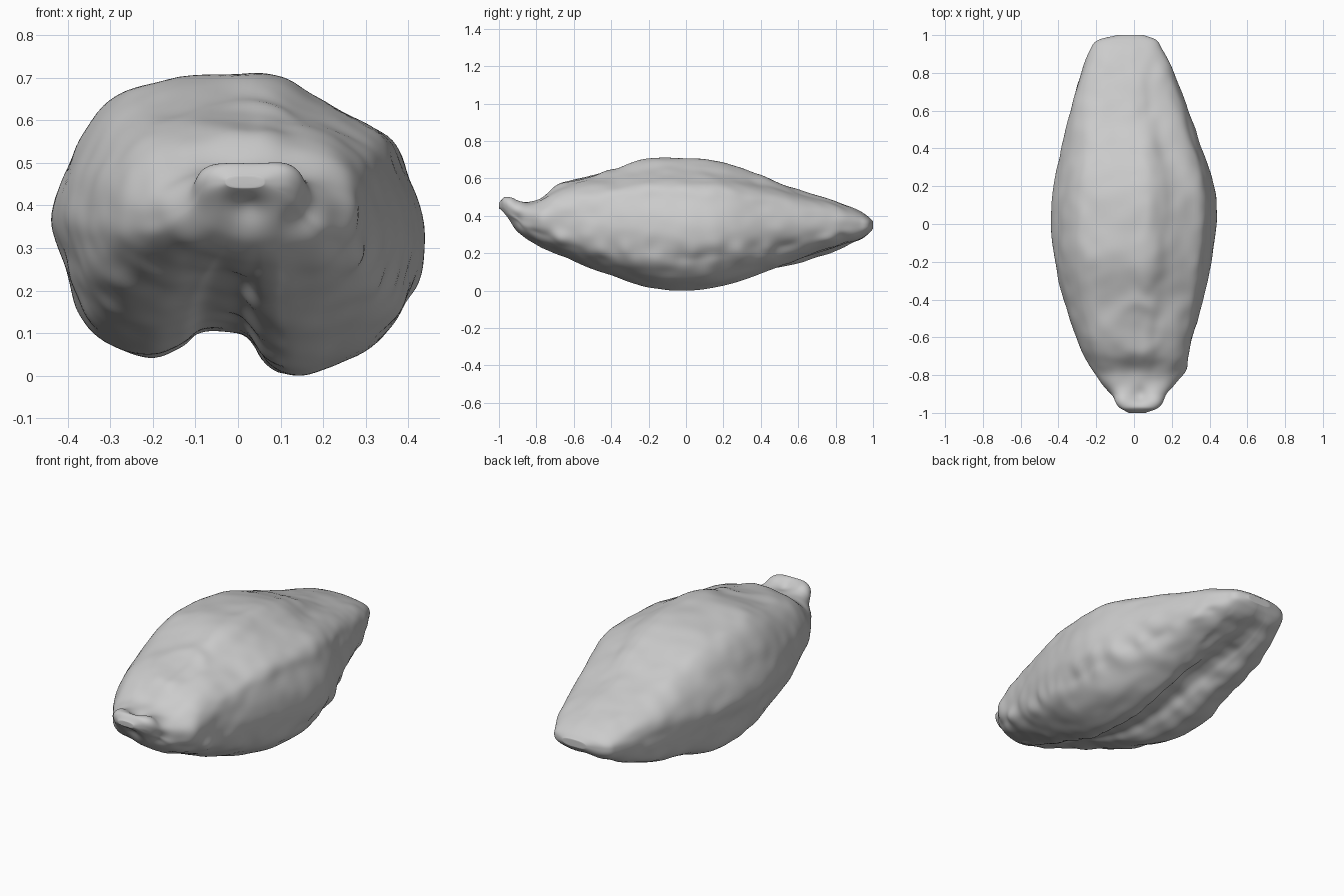
import bpy
import bmesh
from math import pi, cos, exp, hypot
from mathutils import Vector, noise

if "Cube" in bpy.data.objects:
    bpy.data.objects.remove(bpy.data.objects["Cube"], do_unlink=True)

RINGS, SIDES = 180, 160

# Length stations: y, right edge, left edge, underside, top
STATIONS = [
    (-1, -.03, .06, .445, .475), (-.97, -.07, .12, .41, .505),
    (-.9, -.12, .18, .32, .485), (-.8, -.2, .245, .255, .495),
    (-.7, -.26, .285, .205, .56), (-.6, -.305, .31, .165, .6),
    (-.4, -.375, .365, .085, .65), (-.2, -.42, .41, .02, .71),
    (0, -.44, .435, .005, .71), (.2, -.425, .425, .03, .69),
    (.4, -.385, .355, .1, .62), (.6, -.34, .283, .17, .545),
    (.8, -.285, .208, .235, .48), (.93, -.23, .145, .28, .43),
    (.975, -.19, .115, .31, .4), (1, -.09, .05, .335, .375),
]

# Cross-section at the middle of the seed, clockwise from the top
SECTION = [
    (0, .71), (.1, .702), (.2, .645), (.35, .57), (.4, .485), (.435, .33),
    (.412, .2), (.365, .12), (.26, .04), (.15, .005), (.07, .03),
    (.01, .1), (-.08, .11), (-.14, .075), (-.22, .058), (-.33, .1),
    (-.385, .19), (-.41, .28), (-.437, .37), (-.4, .5), (-.31, .64), (-.2, .69),
]

# Raised and sunken lumps on the knobbly tip: centre, radius, height
LUMPS = [
    ((-.07, -.93, .48), .045, .016), ((.12, -.93, .49), .05, .018),
    ((.03, -.9, .49), .04, -.018), ((.15, -.9, .38), .045, -.025),
    ((-.11, -.84, .36), .06, .015), ((.02, -.95, .4), .04, -.018),
    ((.25, -.76, .38), .05, .018), ((-.02, -.77, .5), .06, -.01),
]


def hermite(a, b, ta, tb, t):
    return (a * (2*t**3 - 3*t*t + 1) + b * (3*t*t - 2*t**3)
            + ta * (t**3 - 2*t*t + t) + tb * (t**3 - t*t))


def smoothstep(low, high, value):
    t = min(1, max(0, (value - low) / (high - low)))
    return t * t * (3 - 2 * t)


def station(y):
    """Smoothly interpolate the edges and heights along the length."""
    last = len(STATIONS) - 1
    i = max(k for k in range(last) if STATIONS[k][0] <= y or k == 0)
    a, b = STATIONS[i], STATIONS[i + 1]
    p, q = STATIONS[max(i - 1, 0)], STATIONS[min(i + 2, last)]
    span = b[0] - a[0]
    return [hermite(a[c], b[c], (b[c] - p[c]) / (b[0] - p[0]) * span,
                    (q[c] - a[c]) / (q[0] - a[0]) * span, (y - a[0]) / span)
            for c in range(1, 5)]


def section(u):
    """Point on the closed middle cross-section, scaled to -1..1."""
    n = len(SECTION)
    i = int(u * n)
    p, a, b, q = (SECTION[(i + k) % n] for k in (-1, 0, 1, 2))
    x, z = (hermite(a[c], b[c], (b[c] - p[c]) / 2, (q[c] - a[c]) / 2, u * n - i)
            for c in (0, 1))
    return x / .4375, (z - .3575) / .3525


def shaped(x, h, y):
    """Fill the section out to a boxy oval toward both ends."""
    power = 2.6
    size = (abs(x)**power + abs(h)**power)**(1 / power)
    # The flanks fill out early, the groove only near the tips
    flank = smoothstep(.15, .75, abs(y))
    tip = smoothstep(.6, .92, -y) + .85 * smoothstep(.4, 1, y)
    weight = tip + max(0, flank - tip) * smoothstep(.3, .7, abs(x))
    return x + (x / size - x) * weight, h + (h / size - h) * weight


def relief(p, h):
    """Surface height of wrinkles, dimple and lumps at a point."""
    d = .008 * noise.noise(Vector((p.x * 7, p.y * 3, p.z * 7)))
    d += .005 * noise.noise(Vector((p.x * 15, p.y * 11, p.z * 15)))
    # Cross wrinkles along the left seam and on the underside
    seam = exp(-((h + .5) / .22)**2) if p.x > .1 else .5 * exp(-((h + 1) / .8)**2)
    d += .02 * seam * noise.noise(Vector((p.x * 5, p.y * 12, p.z * 9)))
    d *= min(1, (1 - abs(p.y)) * 6)
    # Shallow ringed dimple on the upper front
    if h > .2:
        r = hypot(p.x - .02, p.y + .55)
        d += .008 * exp(-((r - .13) / .035)**2) - .007 * exp(-(r / .08)**2)
    for centre, radius, height in LUMPS:
        d += height * exp(-((p - Vector(centre)).length / radius)**2)
    return d


# Seed body: loft of cross-sections
bm = bmesh.new()
heights, rings = {}, []
for r in range(RINGS):
    y = -cos(pi * r / (RINGS - 1))
    right, left, low, high = station(y)
    ring = []
    for s in range(SIDES):
        x, h = shaped(*section(s / SIDES), y)
        # The right lobe of the underside sits further back than the left one
        lobe = smoothstep(0, .6, -x) * smoothstep(0, .8, -h)
        drop = .09 * y * (1 - y * y) * lobe
        v = bm.verts.new(((left + right + x * (left - right)) / 2, y,
                          (low + high + h * (high - low)) / 2 - drop))
        heights[v] = h
        ring.append(v)
    rings.append(ring)
for one, two in zip(rings, rings[1:]):
    for s in range(SIDES):
        t = (s + 1) % SIDES
        bm.faces.new((one[s], one[t], two[t], two[s]))

# End caps
for ring in (rings[0], rings[-1]):
    hub = bm.verts.new(sum((v.co for v in ring), Vector()) / SIDES)
    heights[hub] = 0
    for s in range(SIDES):
        bm.faces.new((ring[s], ring[(s + 1) % SIDES], hub))
bmesh.ops.recalc_face_normals(bm, faces=bm.faces)
bm.normal_update()

# Wrinkled skin
moves = [(v, v.normal * relief(v.co, heights[v])) for v in bm.verts]
for v, move in moves:
    v.co += move
for _ in range(3):
    bmesh.ops.smooth_vert(bm, verts=bm.verts, factor=.4,
                          use_axis_x=True, use_axis_y=True, use_axis_z=True)

# Rest on the ground, centred
low = [min(v.co[c] for v in bm.verts) for c in range(3)]
high = [max(v.co[c] for v in bm.verts) for c in range(3)]
shift = Vector(((low[0] + high[0]) / 2, (low[1] + high[1]) / 2, low[2]))
bmesh.ops.translate(bm, verts=bm.verts, vec=-shift)

mesh = bpy.data.meshes.new("seed_body")
bm.to_mesh(mesh)
bm.free()
seed = bpy.data.objects.new("seed_body", mesh)
bpy.context.collection.objects.link(seed)
for face in mesh.polygons:
    face.use_smooth = True

# Plain grey skin
grey = bpy.data.materials.new("light_grey")
grey.use_nodes = True
colour = (.6, .6, .6, 1)
grey.diffuse_color = colour
grey.node_tree.nodes["Principled BSDF"].inputs["Base Color"].default_value = colour
mesh.materials.append(grey)
